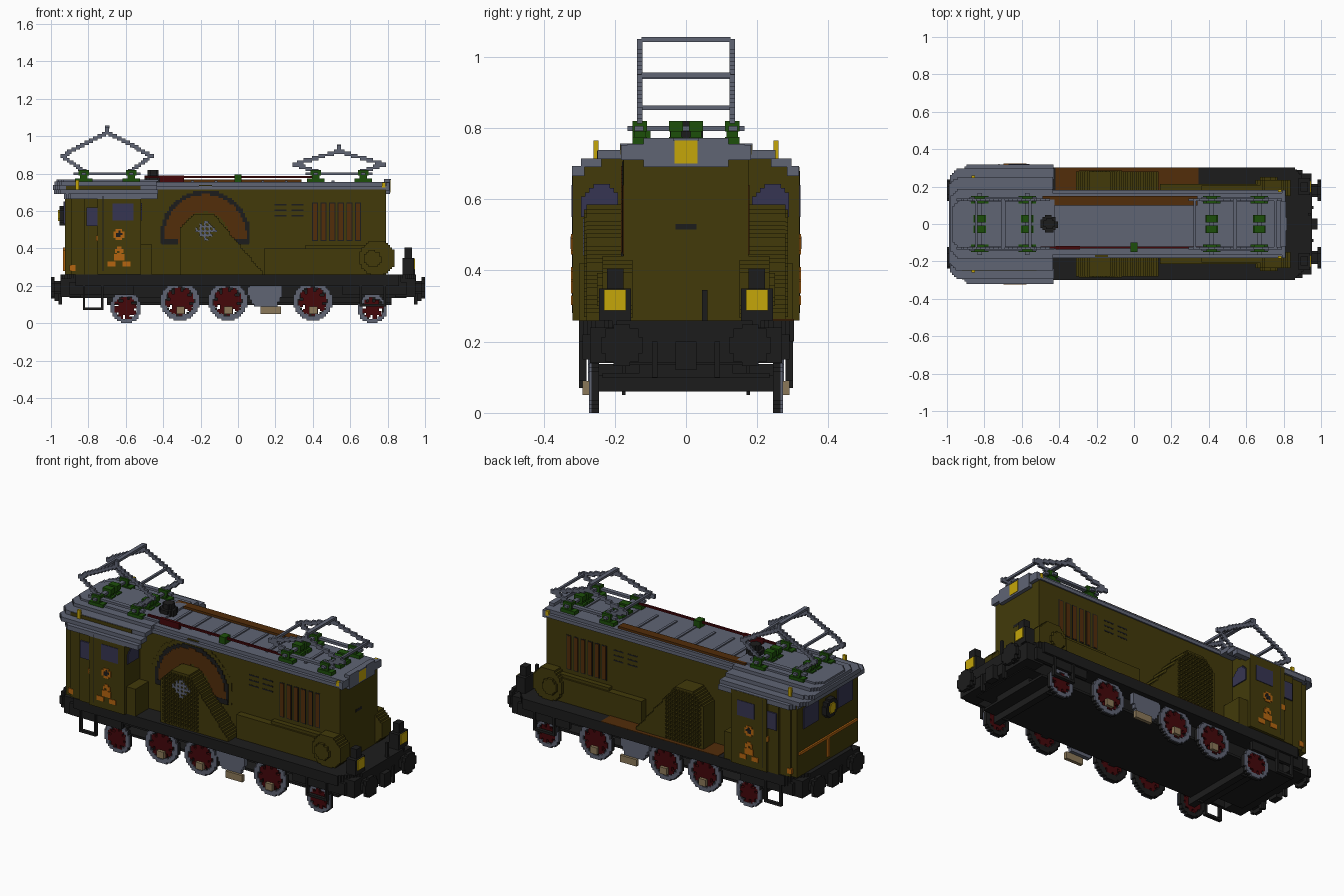
import bpy, bmesh
from math import hypot, atan2, sin

if "Cube" in bpy.data.objects:
    bpy.data.objects.remove(bpy.data.objects["Cube"])

STEP = .0116   # size of the building blocks
DECK = .26     # top of the running plate
ROOF = .755    # top of the hood roof


def material(name, *rgb):
    mat = bpy.data.materials.new(name)
    mat.use_nodes = True
    mat.diffuse_color = (*rgb, 1)
    mat.node_tree.nodes["Principled BSDF"].inputs["Base Color"].default_value = (*rgb, 1)
    return mat


olive = material("olive paint", .054, .042, .003)
grey = material("blue grey metal", .115, .128, .175)
black = material("black iron", .012, .012, .012)
brown = material("brown wood", .085, .026, .003)
glass = material("dark blue glass", .037, .036, .085)
red = material("dark red", .058, .002, .003)
green = material("green insulator", .012, .078, .003)
yellow = material("yellow lamp", .56, .38, .003)
orange = material("orange trim", .46, .13, .005)
tan = material("tan brass", .26, .19, .1)


def boxes(name, mat, parts):
    """One object made of axis aligned blocks, each given as x, y, z ranges."""
    bm = bmesh.new()
    for x, y, z in parts:
        cube = bmesh.ops.create_cube(bm, size=1)["verts"]
        for v in cube:
            v.co = [r[0] if c < 0 else r[1] for c, r in zip(v.co, (x, y, z))]
    mesh = bpy.data.meshes.new(name)
    bmesh.ops.recalc_face_normals(bm, faces=bm.faces)
    bm.to_mesh(mesh)
    bm.free()
    mesh.materials.append(mat)
    bpy.context.collection.objects.link(bpy.data.objects.new(name, mesh))


def box(name, mat, x, y, z):
    boxes(name, mat, [(x, y, z)])


def flip(r):
    return (-r[1], -r[0])


def pair(name, mat, x, y, z):
    """A block and its mirror image on the other side."""
    boxes(name, mat, [(x, y, z), (x, flip(y), z)])


def stepped(name, mat, inside, u, v, depth, axis="y", mirror=False):
    """Stack rows of blocks wherever inside(u, v) holds."""
    parts = []
    cols, rows = round((u[1] - u[0]) / STEP), round((v[1] - v[0]) / STEP)
    for j in range(rows):
        low, start = v[0] + j * STEP, None
        for i in range(cols + 1):
            left = u[0] + i * STEP
            full = i < cols and inside(left + STEP / 2, low + STEP / 2)
            if full and start is None:
                start = left
            elif not full and start is not None:
                a, b = (start, left), (low, low + STEP)
                for d in ((depth, flip(depth)) if mirror else (depth,)):
                    parts.append({"y": (a, d, b), "z": (a, b, d), "x": (d, a, b)}[axis])
                start = None
    boxes(name, mat, parts)


def ring(name, mat, cx, cz, inner, outer, depth, axis="y", mirror=True, rule=lambda a, b: True):
    stepped(name, mat, lambda a, b: inner <= hypot(a - cx, b - cz) < outer and rule(a, b),
            (cx - outer, cx + outer), (cz - outer, cz + outer), depth, axis, mirror)


def near_path(points, width):
    def inside(a, b):
        for (ax, az), (bx, bz) in zip(points, points[1:]):
            dx, dz = bx - ax, bz - az
            t = max(0, min(1, ((a - ax) * dx + (b - az) * dz) / (dx * dx + dz * dz)))
            if hypot(a - ax - t * dx, b - az - t * dz) < width:
                return True
        return False
    return inside


# Frame and running plate with rounded corners
stepped("running_plate", black,
        lambda a, b: abs(b) < .3 and abs(a) < .95 and abs(a) + .8 * abs(b) < 1.1,
        (-.95, .95), (-.3, .3), (.2, DECK), "z")
box("inner_frame", black, (-.9, .9), (-.2, .2), (.135, .22))
box("floor_plate", black, (-.7, .82), (-.235, .235), (.098, .112))
box("floor_keel", black, (-.7, .82), (-.13, .13), (.11, .14))
for end in (-1, 1):
    span = lambda a, b: tuple(sorted((end * a, end * b)))
    box("buffer_beam", black, span(.84, .95), (-.27, .27), (.14, .24))
    pair("side_frame", black, span(.56, .9), (.27, .29), (.15, .22))
    box("coupling", black, span(.94, .98), (-.03, .03), (.12, .2))
    pair("coupling_hose", black, span(.94, .96), (.08, .095), (.1, .2))
    for side in (-1, 1):
        ring("buffer_shank", black, side * .18, .19, 0, .035, span(.94, .98), "x", False)
        ring("buffer_plate", black, side * .18, .19, 0, .058, span(.98, 1), "x", False)
box("brown_walkway", brown, (-.42, .345), (.17, .303), (.25, DECK + .003))
for left, right, low in ((-.83, -.72, .07), (.65, .79, .09)):
    for name, x, z in (("step_tread", (left, right), (low, low + .014)),
                       ("step_left_post", (left, left + .012), (low, .21)),
                       ("step_right_post", (right - .012, right), (low, .21))):
        pair(name, black, x, (.28, .3), z)

# Open wheels with red spokes, tan crank pins
for x, radius in ((-.6, .083), (-.31, .104), (-.055, .104), (.4, .104), (.72, .078)):
    z = radius if radius < .1 else .118
    spokes = lambda a, b: hypot(a - x, b - z) < radius / 2 or sin(8 * atan2(b - z, a - x)) > -.5
    ring("wheel_flange", black, x, z, radius * .7, radius, (.245, .266))
    ring("wheel_tyre", grey, x, z, radius * .74, radius, (.266, .273))
    ring("wheel_spokes", red, x, z, 0, radius * .74, (.25, .272), rule=spokes)
    if radius > .1:
        box("axle", black, (x - .02, x + .02), (-.25, .25), (z - .02, z + .02))
        pair("crank_pin", tan, (x - .02, x + .025), (.27, .29), (.05, .09))
    else:
        box("guard_bar", black, (x - .02, x + .02), (-.255, .255), (.06, .105))
        pair("guard_post", black, (x - .015, x + .015), (.17, .18), (.05, .15))
stepped("drive_link", grey, lambda a, b: abs(a - .145) < .1 - .5 * abs(b - .17),
        (.05, .24), (.09, .21), (.25, .275), mirror=True)
pair("drive_weight", tan, (.12, .23), (.27, .29), (.05, .09))

# Driver's cab
stepped("cab", olive,
        lambda a, b: abs(b) < .318 + .16 * (min(a, -.72) + .72),
        (-.925, -.52), (-.319, .319), (DECK, .69), "z")
box("cab_top", olive, (-.92, -.52), (-.25, .25), (.68, .735))
pair("cab_side_window", glass, (-.67, -.56), (.315, .322), (.55, .64))
pair("cab_rear_window", glass, (-.81, -.74), (.3, .316), (.52, .62))
for side in (-1, 1):
    stepped("cab_front_window", glass, lambda a, b: abs(a - side * .24) < .05 - max(0, b - .61),
            (side * .24 - .055, side * .24 + .055), (.55, .645), (-.521, -.513), "x")
pair("cab_end_window", glass, (-.932, -.92), (.09, .23), (.53, .65))
pair("door_edge", black, (-.725, -.72), (.312, .3205), (.28, .68))
pair("cab_locker", olive, (-.53, -.46), (.18, .3), (DECK, .42))
ring("cab_badge", orange, -.636, .475, 0, .03, (.315, .3225))
ring("cab_badge_middle", black, -.636, .475, 0, .015, (.315, .324))
ring("cab_crest_head", orange, -.636, .385, .008, .022, (.315, .3225))
for name, low, high, inner, outer in (("cab_crest_body", .335, .37, 0, .028),
                                      ("cab_crest_foot", .303, .33, .018, .062)):
    for side in (-1, 1):
        x = sorted((-.636 + side * inner, -.636 + side * outer))
        pair(name, orange, x, (.315, .3225), (low, high))
pair("door_badge", orange, (-.758, -.732), (.3, .319), (.44, .47))
pair("door_handle", orange, (-.9, -.87), (.28, .3), (.28, .31))
box("cab_end_rail", orange, (-.935, -.92), (-.27, .27), (.39, .405))
box("cab_end_upright", orange, (-.935, -.92), (-.008, .008), (.28, .39))
ring("cab_lamp_case", black, 0, .575, 0, .052, (-.955, -.92), "x", False)
ring("cab_lamp", yellow, 0, .575, 0, .028, (-.962, -.95), "x", False)

# Arched cab roof shell in layers, open below the overhang
for half, inner, back, low, high in ((.32, .285, -.93, .665, .693), (.295, .24, -.985, .69, .715),
                                     (.248, .17, -.99, .713, .738), (.185, 0, -.98, .736, .757),
                                     (.135, 0, -.97, .757, .768)):
    stepped("cab_roof_layer", grey,
            lambda a, b: (abs(b) > inner or a < -.9) and abs(b) < min(half, half + .9 * (a - back) - .04),
            (back, -.43), (-half, half), (low, high), "z")
pair("roof_marker", yellow, (-.87, -.85), (.246, .26), (.715, .765))

# Machine hood and roof
box("hood", olive, (-.52, .79), (-.175, .175), (DECK, .715))
box("hood_roof", grey, (-.45, .8), (-.183, .183), (.715, .735))
box("hood_roof_top", grey, (-.45, .81), (-.165, .165), (.735, ROOF))
box("roof_plank", brown, (-.49, .34), (.1, .15), (ROOF, .768))
boxes("roof_ribs", grey, [((x / 8, x / 8 + .015), (-.1, .09), (ROOF, .762)) for x in range(-3, 6)])
box("roof_end_ledge", grey, (.79, .81), (-.183, .183), (.71, .752))
box("roof_lamp_case", grey, (.78, .812), (-.12, .12), (.69, .772))
box("roof_lamp", yellow, (.81, .815), (-.032, .032), (.7, .765))
box("roof_lamp_hood", grey, (.8, .819), (-.036, .036), (.765, .772))
pair("hood_marker", yellow, (.77, .788), (.17, .184), (.725, .752))
box("hood_end_handle", black, (.785, .791), (-.03, .03), (.515, .53))

# Brown arch on the front side
upper = lambda a, b: b > .43
for name, mat, inner, outer, face in (("arch_surround", olive, 0, .265, -.177),
                                      ("arch_edge", black, .19, .24, -.18),
                                      ("arch_band", brown, .125, .218, -.182)):
    ring(name, mat, -.175, .47, inner, outer, (face, -.165), mirror=False, rule=upper)
for left in (-.41, -.03):
    box("arch_foot", black, (left, left + .09), (-.183, -.17), (.42, .45))

# Lattice covers with raised studs
cover = lambda a, b: -.305 < a < .14 - .83 * (b - DECK) and b < .585 and a > b - .82
stepped("lattice_cover", olive, cover, (-.31, .15), (DECK, .59), (.17, .28), mirror=True)
stepped("lattice_studs", olive,
        lambda a, b: cover(a, b) and a < -.06 and round(a / STEP) % 2 == round(b / STEP) % 2,
        (-.295, .05), (.27, .57), (.28, .287), mirror=True)
stepped("lattice_diamond", grey,
        lambda a, b: abs(a + .175) + abs(b - .495) < .058 and (round(a / STEP) % 2 or round(b / STEP) % 2),
        (-.24, -.11), (.43, .56), (-.289, -.28))

# Side ducts, blower drums and grilles
pair("side_duct", olive, (.14, .74), (.17, .215), (DECK, .4))
pair("duct_ridge", olive, (.36, .74), (.17, .205), (.4, .418))
ring("blower_drum", olive, .745, .35, 0, .095, (.15, .235))
ring("blower_hub", olive, .72, .345, 0, .045, (.23, .25))
for x in (.195, .285):
    for z in (.57, .6, .63):
        pair("air_slot", black, (x, x + .065), (.17, .1762), (z, z + .008))
for i in range(6):
    x = .4 + i * .046
    pair("grille_slot", black, (x - .005, x + .028), (.17, .1762), (.44, .645))
    pair("grille_slat", brown, (x, x + .023), (.17, .178), (.445, .64))

# Lamps on the front platform
pair("platform_lamp_case", black, (.88, .94), (.155, .245), (DECK, .35))
pair("platform_lamp_top", black, (.89, .93), (.175, .222), (.35, .405))
pair("platform_lamp", yellow, (.935, .947), (.168, .23), (.288, .347))
box("brake_post", black, (.93, .945), (.045, .06), (.2, .345))

# Current collectors on green insulators
for middle, knee, top, brace in ((-.7, .895, 1.02, .945), (.54, .85, .92, .857)):
    for foot in (middle - .125, middle + .13):
        for y in (-.13, -.028, .028, .13):
            for name, r, wide, z in (("insulator_base", .03 + abs(y) / 8, .02, (ROOF, .775)),
                                     ("insulator_neck", .02, .016, (.775, .79)),
                                     ("insulator_cap", .028, .02, (.79, .82))):
                box(name, green, (foot - r, foot + r), (y - wide, y + wide), z)
        box("collector_crossbar", grey, (foot - .012, foot + .012), (-.165, .165), (.792, .806))
    pair("collector_base", grey, (middle - .18, middle + .18), (.12, .145), (.792, .806))
    path = [(middle - .12, .81), (middle - .24, knee), (middle, top),
            (middle + .24, knee), (middle + .12, .81)]
    stepped("collector_arms", grey, near_path(path, .0105),
            (middle - .26, middle + .26), (.79, 1.05), (.122, .137), mirror=True)
    pair("collector_tip", grey, (middle - .01, middle + .01), (.122, .137), (top - .01, top + .03))
    box("collector_strip", grey, (middle - .012, middle + .012), (-.125, .125), (top + .022, top + .036))
    reach = .24 * (top - brace) / (top - knee)
    for x in (middle - reach, middle + reach):
        box("collector_brace", grey, (x - .007, x + .007), (-.13, .13), (brace - .007, brace + .007))

# Roof cable and switch
box("roof_cable", red, (-.5, .42), (-.132, -.12), (.777, .788))
box("cable_insulator", green, (-.02, .02), (-.15, -.1), (ROOF, .795))
box("cable_support", red, (-.42, -.29), (-.135, -.117), (ROOF, .79))
ring("roof_switch", black, -.455, 0, 0, .045, (ROOF, .79), "z", False)
ring("roof_switch_cap", black, -.455, 0, 0, .028, (.79, .82), "z", False)
